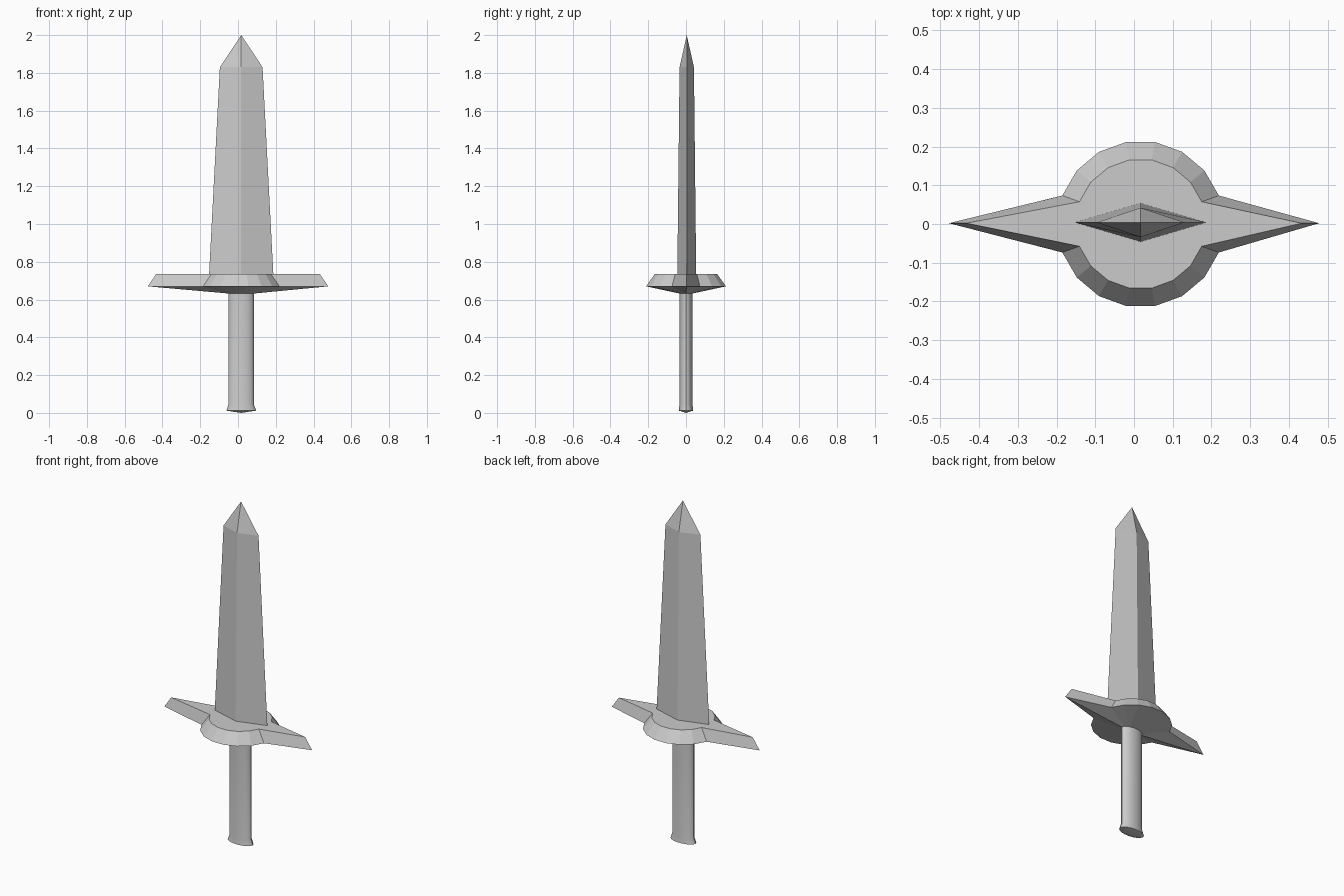
import bpy, bmesh
from math import cos, sin, tau, radians

if "Cube" in bpy.data.objects:
    bpy.data.objects.remove(bpy.data.objects["Cube"])

CX, CY = 0.017, 0.0    # axis of blade, disc and grip
SIDES = 18


def ellipse(rx, ry, z):
    return [(CX + rx * cos(tau * i / SIDES), CY + ry * sin(tau * i / SIDES), z)
            for i in range(SIDES)]


def guard_ring(r, tip, z):
    # round disc whose two side points are pulled out into spikes
    ring = ellipse(r, r, z)
    ring[0] = (tip, 0.002, z)
    ring[SIDES // 2] = (-tip, 0.002, z)
    return ring


def diamond(w, d, z):
    y = 0.004
    return [(CX + w, y, z), (CX, y + d, z), (CX - w, y, z), (CX, y - d, z)]


def loft(name, rings, bottom=None, top=None, smooth=False):
    """Skin a stack of rings; each end is a flat cap or a fan to a point."""
    bm = bmesh.new()
    loops = [[bm.verts.new(p) for p in ring] for ring in rings]
    n = len(loops[0])
    for a, b in zip(loops, loops[1:]):
        for i in range(n):
            j = (i + 1) % n
            bm.faces.new((a[i], a[j], b[j], b[i]))
    for loop, apex in ((loops[0][::-1], bottom), (loops[-1], top)):
        if apex is None:
            bm.faces.new(loop)
        else:
            v = bm.verts.new(apex)
            for i in range(n):
                bm.faces.new((loop[i], loop[(i + 1) % n], v))
    bmesh.ops.recalc_face_normals(bm, faces=bm.faces)
    mesh = bpy.data.meshes.new(name)
    bm.to_mesh(mesh)
    bm.free()
    obj = bpy.data.objects.new(name, mesh)
    bpy.context.collection.objects.link(obj)
    if smooth:
        bpy.context.view_layer.objects.active = obj
        obj.select_set(True)
        bpy.ops.object.shade_smooth_by_angle(angle=radians(30))
        obj.select_set(False)
    return obj


# Blade: tapering diamond section with a pointed tip
loft("blade", [diamond(0.17, 0.05, 0.735), diamond(0.113, 0.038, 1.83)],
     top=(CX, 0.004, 2.0))

# Guard: spiked disc, bevelled above and tapering to the grip below
loft("guard", [ellipse(0.067, 0.035, 0.632),
               guard_ring(0.215, 0.478, 0.67),
               guard_ring(0.168, 0.433, 0.735)])

# Grip: oval handle with flared end and shallow pointed butt
loft("grip", [ellipse(0.079, 0.039, 0.012),
              ellipse(0.067, 0.035, 0.045),
              ellipse(0.067, 0.035, 0.632)],
     bottom=(CX, CY, 0.0), smooth=True)
